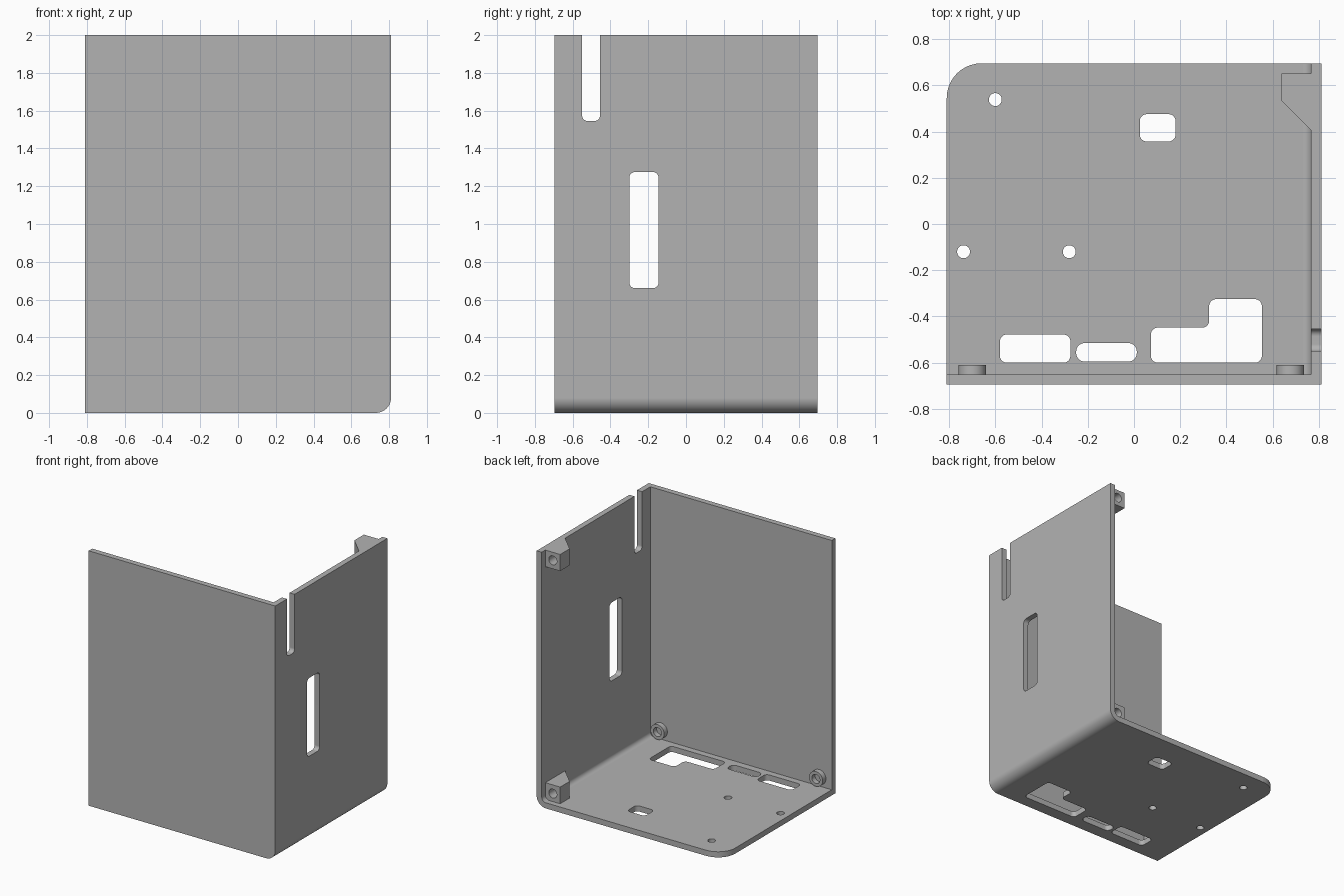
import bpy, bmesh, math
from mathutils import Vector

if "Cube" in bpy.data.objects:
    bpy.data.objects.remove(bpy.data.objects["Cube"])

grey = bpy.data.materials.new("plain_grey")
grey.use_nodes = True
grey.diffuse_color = (0.45, 0.45, 0.45, 1)
grey.node_tree.nodes["Principled BSDF"].inputs["Base Color"].default_value = (0.45, 0.45, 0.45, 1)

W, D, H, T = 0.81, 0.695, 2.0, 0.044   # half width, half depth, height, wall


def rounded(corners, steps=10):
    """Polygon from (a, b, radius) corners, each one filleted by its radius."""
    out = []
    for i, (a, b, r) in enumerate(corners):
        p = Vector((a, b))
        if r == 0:
            out.append(p)
            continue
        u = (Vector(corners[i - 1][:2]) - p).normalized()
        v = (Vector(corners[(i + 1) % len(corners)][:2]) - p).normalized()
        # right-angled corners: centre lies r along both edges
        c = p + (u + v) * r
        for k in range(steps + 1):
            t = k / steps * math.pi / 2
            out.append(c - v * r * math.cos(t) - u * r * math.sin(t))
    return out


def box(a0, a1, b0, b1, r=0):
    return rounded([(a0, b0, r), (a1, b0, r), (a1, b1, r), (a0, b1, r)])


def circle(a, b, r, n=32):
    return [Vector((a + r * math.cos(2 * math.pi * k / n),
                    b + r * math.sin(2 * math.pi * k / n))) for k in range(n)]


def prism(name, profile, axis, lo, hi):
    """Extrude a flat profile along an axis from lo to hi."""
    place = {"x": lambda p, h: (h, p[0], p[1]),
             "y": lambda p, h: (p[0], h, p[1]),
             "z": lambda p, h: (p[0], p[1], h)}[axis]
    bm = bmesh.new()
    low = [bm.verts.new(place(p, lo)) for p in profile]
    top = [bm.verts.new(place(p, hi)) for p in profile]
    bm.faces.new(low)
    bm.faces.new(top)
    for i in range(len(low)):
        bm.faces.new((low[i - 1], low[i], top[i], top[i - 1]))
    bmesh.ops.recalc_face_normals(bm, faces=bm.faces)
    mesh = bpy.data.meshes.new(name)
    bm.to_mesh(mesh)
    bm.free()
    mesh.materials.append(grey)
    ob = bpy.data.objects.new(name, mesh)
    bpy.context.collection.objects.link(ob)
    return ob


def activate(ob):
    bpy.ops.object.select_all(action="DESELECT")
    ob.select_set(True)
    bpy.context.view_layer.objects.active = ob


def cut(ob, profile, axis, lo, hi):
    cutter = prism("cutter", profile, axis, lo, hi)
    cutter.hide_render = True
    activate(ob)
    mod = ob.modifiers.new("cut", "BOOLEAN")
    mod.operation, mod.solver, mod.object = "DIFFERENCE", "EXACT", cutter
    bpy.ops.object.modifier_apply(modifier=mod.name)
    bpy.data.objects.remove(cutter)


def finish(ob):
    activate(ob)
    bpy.ops.object.shade_smooth_by_angle(angle=math.radians(30))
    mod = ob.modifiers.new("even_normals", "WEIGHTED_NORMAL")
    mod.keep_sharp = True


# Shell: solid block hollowed to leave a floor, front wall and side wall
shell = prism("case_shell", rounded([(-W, 0, 0), (W, 0, 0.08), (W, H, 0), (-W, H, 0)]),
              "y", -D, D)
cut(shell, rounded([(-1, T, 0), (W - T, T, 0.036), (W - T, 3, 0), (-1, 3, 0)]),
    "y", -D + T, 1)

# Rounded back corner of the floor
r = 0.15
arc = rounded([(-W, -D + T, 0), (-W, D, r), (0, D, 0)])[1:-1]
cut(shell, arc + [Vector((-W + r, D + 0.1)), Vector((-W - 0.1, D + 0.1)),
                  Vector((-W - 0.1, D - r))], "z", -0.1, 0.2)

# Side wall slot and window
cut(shell, rounded([(-0.55, 1.545, 0.03), (-0.455, 1.545, 0.03), (-0.455, 2.1, 0), (-0.55, 2.1, 0)]),
    "x", 0.7, 0.9)
cut(shell, box(-0.3, -0.145, 0.66, 1.275, 0.03), "x", 0.7, 0.9)

# Floor openings and screw holes
f = 0.03
floor_cuts = [box(-0.58, -0.275, -0.6, -0.478, f),
              box(-0.25, 0.012, -0.595, -0.515, 0.036),
              box(0.025, 0.18, 0.357, 0.475, f),
              rounded([(0.073, -0.6, f), (0.553, -0.6, f), (0.553, -0.325, f),
                       (0.325, -0.325, f), (0.325, -0.448, f), (0.073, -0.448, f)])]
floor_cuts += [circle(x, y, 0.028) for x, y in ((-0.6, 0.538), (-0.737, -0.12), (-0.28, -0.12))]
for profile in floor_cuts:
    cut(shell, profile, "z", -0.1, 0.2)
finish(shell)

# Screw blocks at the back edge of the side wall
inner = W - T
outline = [(inner, 0.65), (0.637, 0.65), (0.637, 0.533), (inner, 0.405)]
for name, lo, hi, hole in (("upper_screw_block", 1.87, H, 1.937),
                           ("lower_screw_block", T - 0.01, 0.175, 0.107)):
    block = prism(name, outline, "z", lo, hi)
    cut(block, circle(0.701, hole, 0.035), "y", 0.54, 0.7)
    finish(block)

# Ring bosses on the inside of the front wall
for name, x in (("left_boss", 0.676), ("right_boss", -0.7)):
    boss = prism(name, circle(x, 0.115, 0.059), "y", -D + T - 0.005, -0.61)
    cut(boss, circle(x, 0.115, 0.035), "y", -D, -0.5)
    finish(boss)
